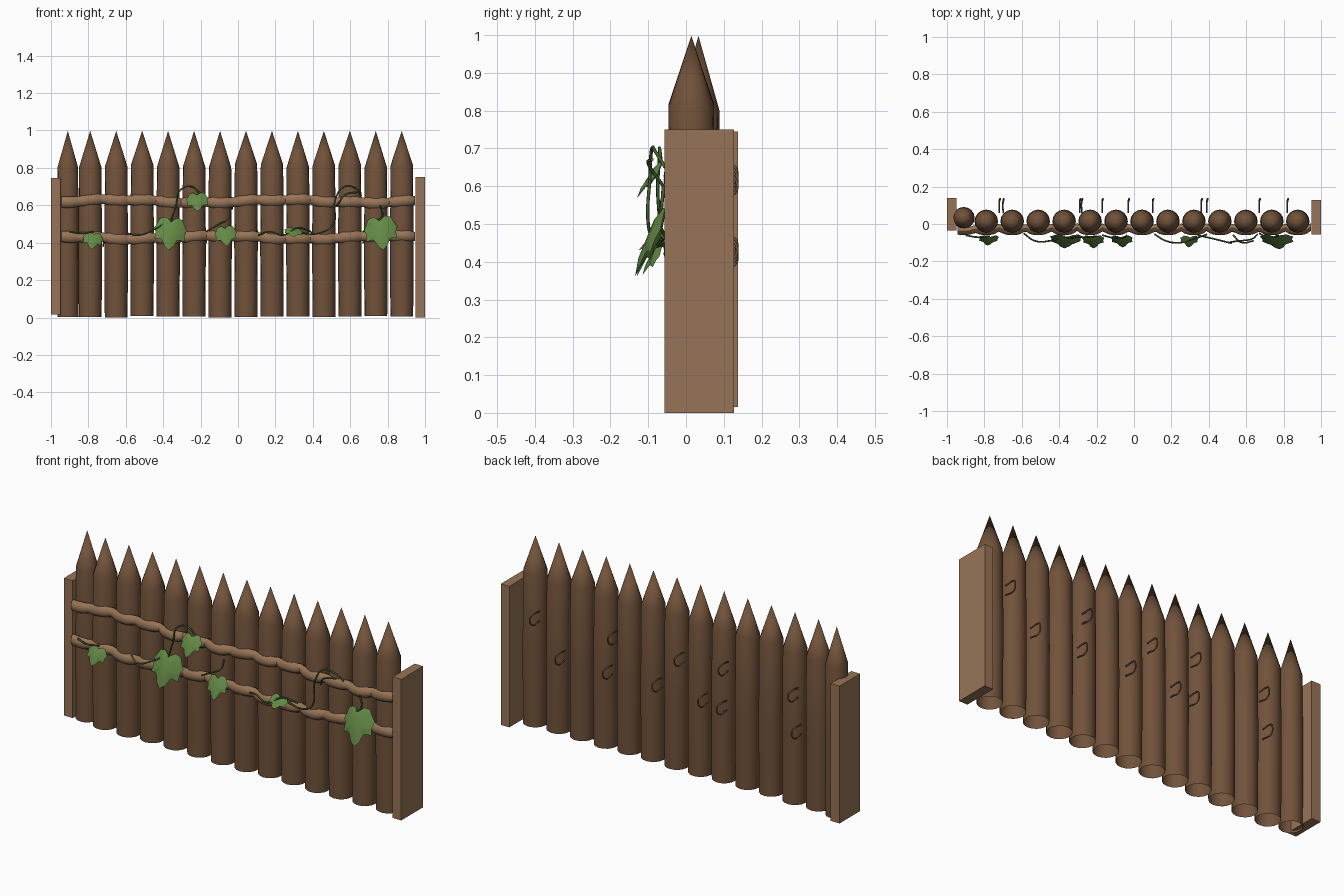
import bpy, bmesh, math, random
from mathutils import Vector, Matrix

if "Cube" in bpy.data.objects:
    bpy.data.objects.remove(bpy.data.objects["Cube"])

random.seed(4)

def mat(name, col):
    m = bpy.data.materials.new(name)
    m.diffuse_color = (*col, 1)
    m.use_nodes = True
    m.node_tree.nodes["Principled BSDF"].inputs["Base Color"].default_value = m.diffuse_color
    return m

LOG = mat("dark_wood", (0.165, 0.085, 0.043))
PLANK = mat("light_wood", (0.31, 0.175, 0.095))
LEAF = mat("leaf_green", (0.125, 0.25, 0.06))
VINE = mat("vine_green", (0.06, 0.12, 0.03))

def finish(name, bm, material, smooth=None):
    bmesh.ops.recalc_face_normals(bm, faces=bm.faces)
    me = bpy.data.meshes.new(name)
    bm.to_mesh(me)
    bm.free()
    ob = bpy.data.objects.new(name, me)
    bpy.context.collection.objects.link(ob)
    me.materials.append(material)
    if smooth:
        bpy.ops.object.select_all(action='DESELECT')
        ob.select_set(True)
        bpy.context.view_layer.objects.active = ob
        bpy.ops.object.shade_smooth_by_angle(angle=math.radians(smooth))
    return ob

def skin(bm, rings):
    """Join equal vertex rings with quads."""
    vr = [[bm.verts.new(p) for p in r] for r in rings]
    n = len(vr[0])
    for a, b in zip(vr, vr[1:]):
        for i in range(n):
            bm.faces.new((a[i], a[(i + 1) % n], b[(i + 1) % n], b[i]))
    return vr

# pointed logs, open underneath
LOG_X = [-0.91] + [-0.79 + 0.1388 * i for i in range(13)]
def log_y(i):
    return 0.033 if i == 0 else 0.014

for i, x in enumerate(LOG_X):
    bm = bmesh.new()
    r, n, y = (0.058 if i == 0 else 0.063), 16, log_y(i)
    z0, zs = random.uniform(0, 0.008), random.uniform(0.8, 0.82)
    def ring(rad, z):
        return [(x + rad * math.cos(math.tau * k / n), y + rad * math.sin(math.tau * k / n), z) for k in range(n)]
    top = skin(bm, [ring(r * 0.97, z0), ring(r, 0.4), ring(r * 0.95, zs)])[-1]
    tip = bm.verts.new((x, y, 0.998))
    for k in range(n):
        bm.faces.new((top[k], top[(k + 1) % n], tip))
    finish(f"log_{i + 1}", bm, LOG, 40)

# end planks
for name, x0, x1, y0, y1, z0, z1 in (
        ("left_plank", -1.0, -0.948, -0.035, 0.138, 0.015, 0.745),
        ("right_plank", 0.95, 1.0, -0.057, 0.127, 0.0, 0.75)):
    bm = bmesh.new()
    bmesh.ops.create_cube(bm, size=1)
    bmesh.ops.scale(bm, verts=bm.verts, vec=(x1 - x0, y1 - y0, z1 - z0))
    bmesh.ops.translate(bm, verts=bm.verts, vec=((x0 + x1) / 2, (y0 + y1) / 2, (z0 + z1) / 2))
    finish(name, bm, PLANK)

# lashing bands that bulge over each log and tuck into the gaps
for name, zc in (("upper_band", 0.622), ("lower_band", 0.428)):
    bm = bmesh.new()
    rings = []
    for s in range(113):
        x = -0.945 + 1.89 * s / 112
        j = min(range(14), key=lambda q: abs(LOG_X[q] - x))
        t = min(1, abs(x - LOG_X[j]) / 0.069)
        yc = -0.038 + 0.022 * t ** 3
        hz = 0.031 - 0.007 * t ** 2
        z = zc + 0.008 * math.sin(x * 7 + zc * 20) + 0.004 * math.sin(x * 23)
        rings.append([(x, yc + 0.021 * math.cos(a), z + hz * math.sin(a))
                      for a in (math.tau * k / 8 for k in range(8))])
    vr = skin(bm, rings)
    bm.faces.new(vr[0])
    bm.faces.new(vr[-1])
    finish(name, bm, PLANK, 50)

def tube(name, pts, rad, material):
    cu = bpy.data.curves.new(name, 'CURVE')
    cu.dimensions = '3D'
    cu.bevel_depth, cu.bevel_resolution, cu.resolution_u = rad, 1, 6
    cu.use_fill_caps = True
    sp = cu.splines.new('BEZIER')
    sp.bezier_points.add(len(pts) - 1)
    for b, p in zip(sp.bezier_points, pts):
        b.co = p
        b.handle_left_type = b.handle_right_type = 'AUTO'
    ob = bpy.data.objects.new(name, cu)
    bpy.context.collection.objects.link(ob)
    cu.materials.append(material)

# small tie loops showing at the back
for k, (x, z) in enumerate([(0.82, 0.6), (0.36, 0.62), (-0.03, 0.61), (-0.29, 0.63), (-0.7, 0.6),
                            (0.67, 0.43), (0.39, 0.43), (0.10, 0.44), (-0.17, 0.43), (-0.28, 0.42), (-0.72, 0.41)]):
    tube(f"tie_loop_{k + 1}", [(x, 0.06, z - 0.025), (x, 0.125, z - 0.022), (x + 0.005, 0.133, z + 0.015),
                               (x, 0.115, z + 0.028), (x, 0.06, z + 0.026)], 0.004, LOG)

# vine stems
STEMS = [
    [(-0.9, -0.06, 0.46), (-0.84, -0.07, 0.45), (-0.77, -0.065, 0.46)],
    [(-0.59, -0.05, 0.45), (-0.53, -0.09, 0.44), (-0.45, -0.09, 0.47), (-0.37, -0.065, 0.52)],
    [(-0.36, -0.07, 0.51), (-0.33, -0.075, 0.6), (-0.31, -0.07, 0.68), (-0.25, -0.07, 0.7), (-0.2, -0.065, 0.66)],
    [(-0.17, -0.06, 0.46), (-0.1, -0.075, 0.5), (-0.05, -0.07, 0.53), (-0.04, -0.06, 0.58)],
    [(0.11, -0.055, 0.44), (0.17, -0.09, 0.46), (0.24, -0.1, 0.44), (0.32, -0.08, 0.48), (0.39, -0.055, 0.46)],
    [(0.34, -0.06, 0.45), (0.43, -0.08, 0.45), (0.51, -0.1, 0.5), (0.52, -0.095, 0.63), (0.57, -0.09, 0.7),
     (0.63, -0.08, 0.69), (0.66, -0.055, 0.65)],
    [(0.53, -0.06, 0.6), (0.58, -0.1, 0.66), (0.64, -0.09, 0.67)],
    [(0.67, -0.05, 0.46), (0.71, -0.07, 0.5), (0.77, -0.065, 0.54), (0.76, -0.06, 0.6)],
]
for k, pts in enumerate(STEMS):
    tube(f"vine_stem_{k + 1}", pts, 0.0045, VINE)

# lobed leaves: half outline (x, height along leaf), mirrored
HALF = [(0, 0.88), (0.16, 1.0), (0.34, 0.95), (0.42, 0.78), (0.5, 0.64), (0.44, 0.5),
        (0.46, 0.3), (0.3, 0.33), (0.23, 0.3), (0.14, 0.12), (0, 0)]

def leaf(name, x, ztop, w, h, ytop, ybot, roll):
    bm = bmesh.new()
    out = HALF + [(-px, pz) for px, pz in HALF[-2:0:-1]]
    turn = Matrix.Rotation(roll, 3, 'Y')
    def place(px, pz, lift):
        d = 1 - pz
        y = ytop + (ybot - ytop) * d + 0.12 * w * (2 * px) ** 2 - lift * w
        p = turn @ Vector((px * w, 0, -d * h))
        return (x + p.x, y, ztop + p.z)
    rim = [bm.verts.new(place(a, b, 0)) for a, b in out]
    mid = [bm.verts.new(place(a * 0.55, 0.6 + (b - 0.6) * 0.55, 0.06)) for a, b in out]
    core = bm.verts.new(place(0, 0.6, 0.06))
    for k in range(len(out)):
        q = (k + 1) % len(out)
        bm.faces.new((rim[k], rim[q], mid[q], mid[k]))
        bm.faces.new((mid[k], mid[q], core))
    finish(name, bm, LEAF, 60)

LEAVES = [
    (-0.77, 0.455, 0.11, 0.09, -0.065, -0.115, 0.15),
    (-0.355, 0.535, 0.175, 0.175, -0.062, -0.13, 0.1),
    (-0.22, 0.668, 0.12, 0.1, -0.065, -0.13, -0.05),
    (-0.07, 0.49, 0.12, 0.11, -0.065, -0.125, -0.1),
    (0.3, 0.48, 0.1, 0.05, -0.065, -0.125, 0.15),
    (0.755, 0.54, 0.18, 0.18, -0.062, -0.135, -0.12),
]
for k, a in enumerate(LEAVES):
    leaf(f"leaf_{k + 1}", *a)
